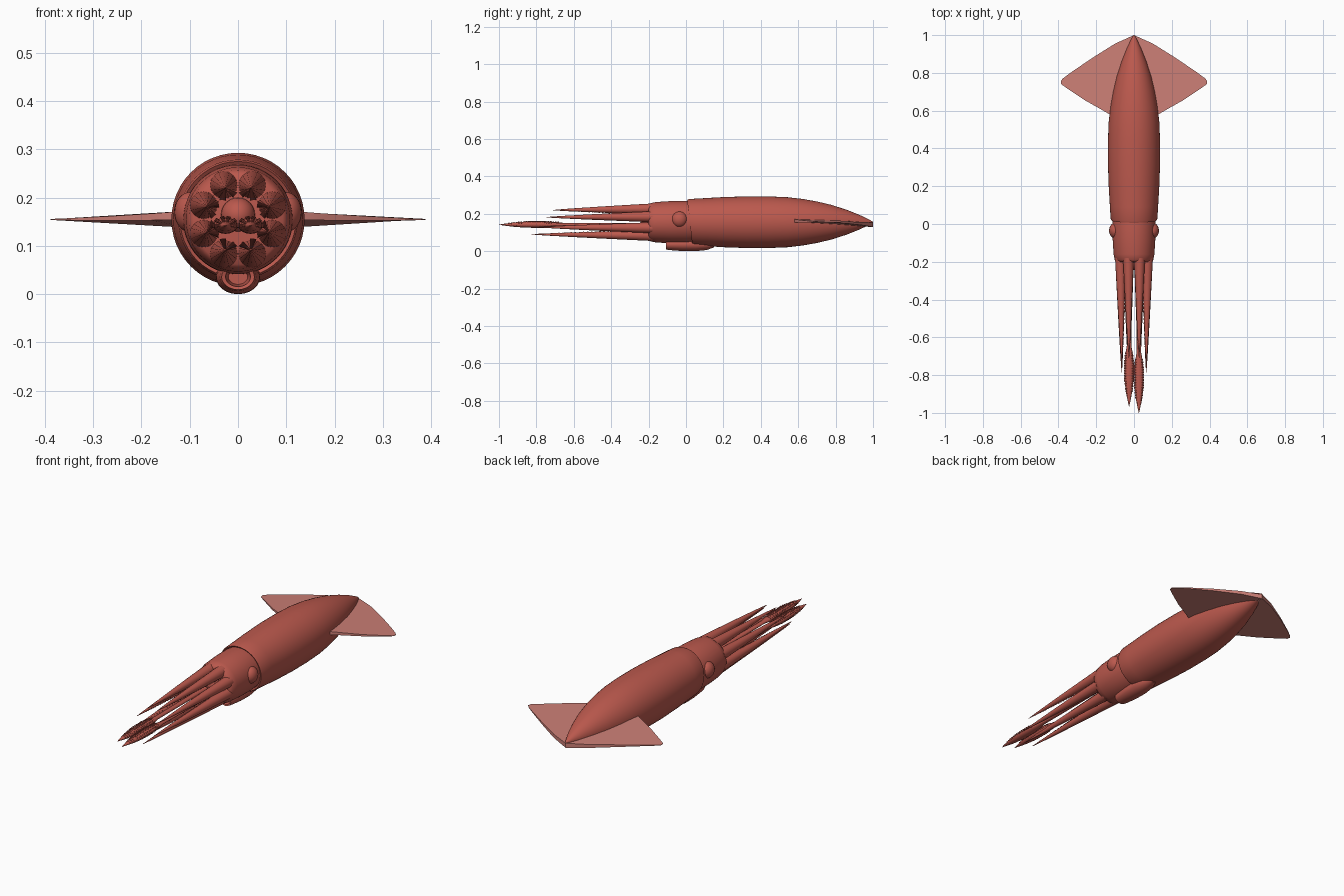
import bpy, bmesh, math
from mathutils import Vector

cube = bpy.data.objects.get("Cube")
if cube:
    bpy.data.objects.remove(cube, do_unlink=True)

AXIS_Z = 0.155


def make_material(name, rgb):
    mat = bpy.data.materials.new(name)
    mat.use_nodes = True
    mat.diffuse_color = (*rgb, 1)
    mat.node_tree.nodes["Principled BSDF"].inputs["Base Color"].default_value = (*rgb, 1)
    return mat


SKIN = make_material("red skin", (0.50, 0.10, 0.075))
FIN = make_material("pale pink fin", (0.60, 0.21, 0.18))


def finish(bm, name, mat=SKIN, angle=40):
    bmesh.ops.recalc_face_normals(bm, faces=bm.faces)
    mesh = bpy.data.meshes.new(name)
    bm.to_mesh(mesh)
    bm.free()
    mesh.materials.append(mat)
    obj = bpy.data.objects.new(name, mesh)
    bpy.context.collection.objects.link(obj)
    bpy.ops.object.select_all(action="DESELECT")
    obj.select_set(True)
    bpy.context.view_layer.objects.active = obj
    bpy.ops.object.shade_smooth_by_angle(angle=math.radians(angle))
    return obj


def add_tube(bm, stations, sides, flat=1.0, caps=True):
    """Skin rings along y; each station is (centre, radius)."""
    rings = []
    for centre, r in stations:
        rings.append([bm.verts.new(centre + Vector((r * math.cos(a), 0, r * flat * math.sin(a))))
                      for a in (math.tau * i / sides for i in range(sides))])
    for a, b in zip(rings, rings[1:]):
        for i in range(sides):
            j = (i + 1) % sides
            bm.faces.new((a[i], a[j], b[j], b[i]))
    if caps:
        bm.faces.new(rings[0])
        bm.faces.new(rings[-1])


def lathe(name, profile, sides=48, z=AXIS_Z, flat=1.0, slant=0):
    bm = bmesh.new()
    add_tube(bm, [(Vector((0, y, z)), r) for y, r in profile], sides, flat)
    # Lean the front rim, fading out along the body
    for v in bm.verts:
        v.co.y -= slant * (v.co.z - z) * max(0, 1 - abs(v.co.y) / 0.4)
    return finish(bm, name)


def add_sucker(bm, pos, facing, size):
    """Small flared cup pointing along the facing direction."""
    rot = facing.to_track_quat("Z", "Y").to_matrix().to_4x4()
    rot.translation = pos
    bmesh.ops.create_cone(bm, cap_ends=True, segments=8, radius1=size * 0.6,
                          radius2=size, depth=size * 1.3, matrix=rot)


def ball(name, pos, scale):
    bm = bmesh.new()
    bmesh.ops.create_uvsphere(bm, u_segments=24, v_segments=16, radius=1)
    for v in bm.verts:
        v.co = Vector(a * b for a, b in zip(v.co, scale)) + Vector(pos)
    return finish(bm, name)


# Mantle with an inward-rolled front rim
lathe("mantle", [(0.07, 0.105), (0.025, 0.112), (0.02, 0.12), (0.03, 0.124), (0.10, 0.128),
                 (0.20, 0.134), (0.32, 0.138), (0.44, 0.138), (0.54, 0.134), (0.62, 0.125),
                 (0.70, 0.111), (0.78, 0.092), (0.86, 0.066), (0.93, 0.038),
                 (0.98, 0.014), (1.0, 0.002)], slant=0.12)

# Head
lathe("head", [(-0.205, 0.06), (-0.20, 0.093), (-0.19, 0.102), (-0.16, 0.108),
               (-0.08, 0.113), (0.0, 0.114), (0.08, 0.106)])
ball("mouth", (0, -0.205, AXIS_Z + 0.01), (0.035, 0.04, 0.035))
for side, label in ((1, "left"), (-1, "right")):
    ball(label + "_eye", (side * 0.098, -0.035, 0.17), (0.034, 0.042, 0.042))

# Siphon: open funnel beneath the head
lathe("siphon", [(-0.05, 0.02), (-0.105, 0.026), (-0.108, 0.034), (-0.09, 0.038), (-0.02, 0.045),
                 (0.05, 0.046), (0.11, 0.038), (0.15, 0.02)], sides=24, z=0.036, flat=0.78)

# Side fins: thin tapered blades, slightly lowered toward the tail
outline = [(0.0, 1.0), (0.10, 0.955), (0.22, 0.88), (0.33, 0.805), (0.375, 0.772), (0.388, 0.757),
           (0.385, 0.74), (0.36, 0.722), (0.26, 0.655), (0.18, 0.61), (0.125, 0.578), (0.04, 0.57)]
for side, label in ((1, "left"), (-1, "right")):
    bm = bmesh.new()
    layers = []
    for face_side in (1, -1):
        layer = []
        for x, y in outline:
            blend = 1 - x / 0.39
            z = AXIS_Z + (0.06 * (0.77 - y) + face_side * 0.011) * blend + face_side * 0.001
            layer.append(bm.verts.new((side * x, y, z)))
        layers.append(layer)
        bm.faces.new(layer)
    n = len(outline)
    for i in range(n):
        j = (i + 1) % n
        bm.faces.new((layers[0][i], layers[0][j], layers[1][j], layers[1][i]))
    finish(bm, label + "_fin", FIN)

# Eight arms in a ring with two rows of suckers on the inner face
ARM_TIPS = (("upper", 67.5, -0.71), ("upper_side", 22.5, -0.745),
            ("lower_side", -22.5, -0.785), ("lower", -67.5, -0.825))
for side, label in ((1, "left"), (-1, "right")):
    for name, degrees, tip_y in ARM_TIPS:
        a = math.radians(degrees)
        out = Vector((side * math.cos(a), 0, math.sin(a)))
        across = Vector((-out.z, 0, out.x))
        base = out * 0.077 + Vector((0, -0.18, AXIS_Z))
        tip = out * 0.07 + Vector((0, tip_y, AXIS_Z))
        bm = bmesh.new()
        add_tube(bm, [(base.lerp(tip, t), 0.028 * (1 - t) ** 0.85 + 0.001)
                      for t in (i / 14 for i in range(15))], 16)
        for i in range(26):
            t = 0.06 + i * 0.034
            r = 0.028 * (1 - t) ** 0.85
            for row in (-1, 1):
                facing = (across * row * 0.5 - out).normalized()
                add_sucker(bm, base.lerp(tip, t) + facing * r, facing, 0.0015 + r * 0.2)
        finish(bm, f"{label}_{name}_arm")

# Two long feeding tentacles ending in sucker-covered clubs
CLUB = [(0.0, 0.012), (0.12, 0.019), (0.3, 0.025), (0.55, 0.024), (0.75, 0.017),
        (0.9, 0.008), (1.0, 0.001)]
for side, label, tip_y in ((1, "left", -1.0), (-1, "right", -0.965)):
    bm = bmesh.new()
    start_y = tip_y + 0.32
    x = side * 0.026
    club = [(Vector((x, start_y + (tip_y - start_y) * t, 0.142)), r) for t, r in CLUB]
    add_tube(bm, [(Vector((side * 0.03, -0.18, 0.14)), 0.014)] + club, 16, flat=0.68)
    # Sucker rows fan around both flanks of the club
    for i in range(18):
        t = 0.12 + i * 0.042
        k = next(k for k in range(len(CLUB) - 1) if CLUB[k + 1][0] >= t)
        (t0, r0), (t1, r1) = CLUB[k], CLUB[k + 1]
        r = r0 + (r1 - r0) * (t - t0) / (t1 - t0)
        for degrees in (0, 40, 75, 105, 140, 180):
            a = math.radians(degrees)
            facing = Vector((math.cos(a), 0, math.sin(a)))
            pos = Vector((x + r * facing.x, start_y - 0.32 * t, 0.142 + r * 0.68 * facing.z))
            add_sucker(bm, pos, facing, 0.0015 + r * 0.13)
    finish(bm, label + "_tentacle")
